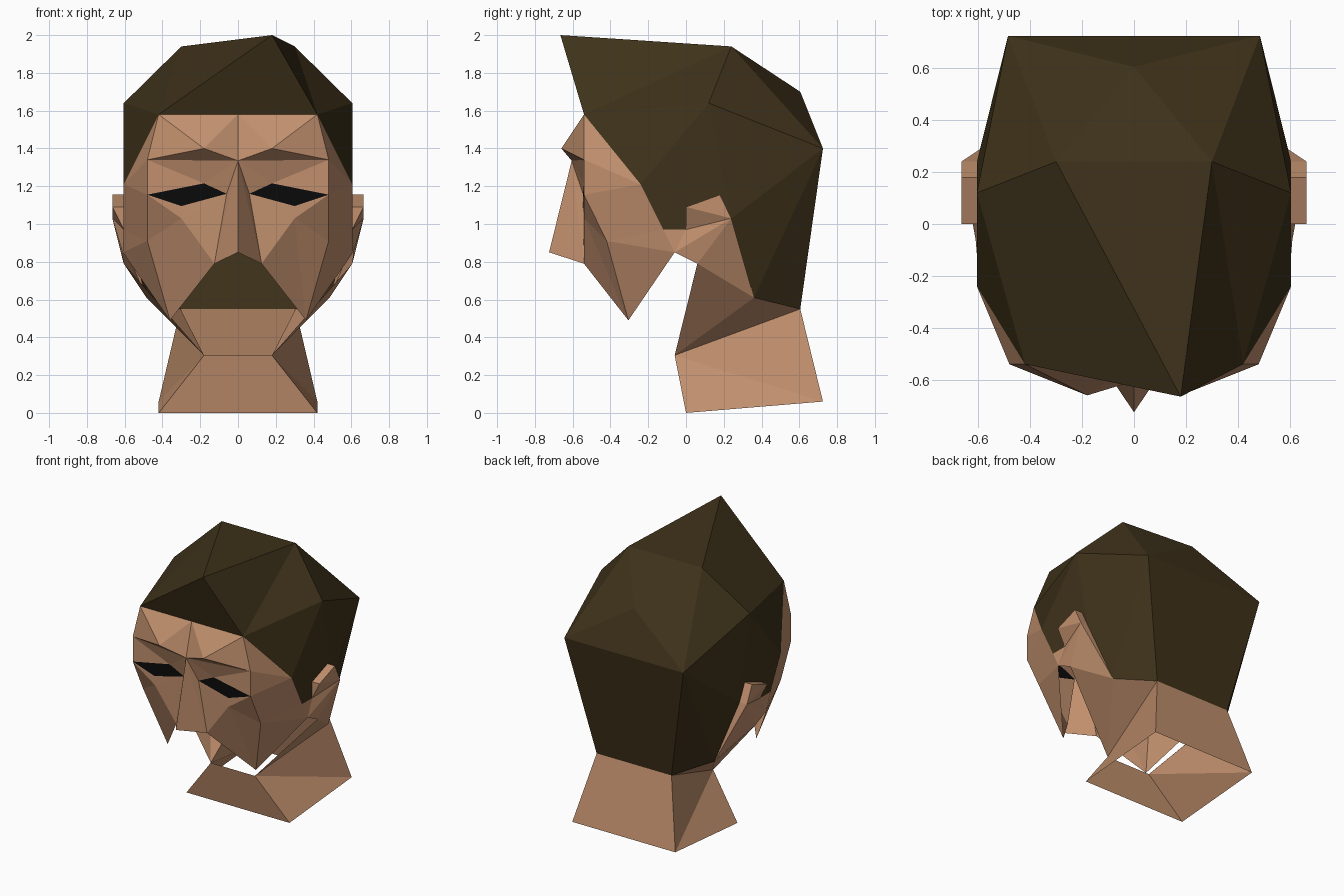
import bpy, bmesh
from mathutils import Vector as V

if "Cube" in bpy.data.objects:
    bpy.data.objects.remove(bpy.data.objects["Cube"])


def material(name, rgb):
    m = bpy.data.materials.new(name)
    m.diffuse_color = (*rgb, 1)
    m.use_nodes = True
    m.node_tree.nodes["Principled BSDF"].inputs["Base Color"].default_value = m.diffuse_color
    return m


SKIN = material("skin", (0.54, 0.28, 0.155))
HAIR = material("hair", (0.048, 0.031, 0.010))
DARK = material("eye", (0.003, 0.003, 0.003))
CENTRE = V((0, 0.05, 1.0))


def shell(name, mat, faces, mirror=True):
    """Flat-faced patch facing away from the head centre, mirrored in x."""
    bm = bmesh.new()
    for f in faces:
        face = bm.faces.new([bm.verts.new(p) for p in f])
        face.normal_update()
        if face.normal.dot(face.calc_center_median() - CENTRE) < 0:
            face.normal_flip()
    bmesh.ops.remove_doubles(bm, verts=bm.verts, dist=0.001)
    me = bpy.data.meshes.new(name)
    bm.to_mesh(me)
    bm.free()
    me.materials.append(mat)
    ob = bpy.data.objects.new(name, me)
    bpy.context.collection.objects.link(ob)
    if mirror:
        mod = ob.modifiers.new("mirror", 'MIRROR')
        mod.use_clip = True
    return ob


def flip(p):
    return (-p[0], p[1], p[2])


def mid(p):
    return (0, p[1], p[2])


# Landmarks on the right half
hairline = (.42, -.54, 1.58)
brow_out, brow_peak = (.48, -.54, 1.34), (.18, -.66, 1.40)
bridge, tip, nostril = (0, -.605, 1.335), (0, -.725, .85), (.125, -.54, .79)
eye_in, eye_top = (.06, -.545, 1.16), (.18, -.54, 1.215)
eye_out, eye_low = (.48, -.54, 1.155), (.30, -.54, 1.095)
cheek, cheek_side, jaw = (.30, -.54, 1.03), (.48, -.42, .91), (.36, -.305, .49)
temple, burn, hinge = (.605, -.24, 1.21), (.605, -.12, .97), (.61, -.06, .85)
lobe, behind, neck_side = (.605, 0, .97), (.605, .24, 1.03), (.605, .06, .79)
nape_side, nape = (.485, .36, .61), (.305, .605, .55)
back, top, side = (.485, .725, 1.40), (.30, .24, 1.94), (.605, .12, 1.64)
crown, quiff = (0, .605, 1.70), (.18, -.665, 2.0)
ear_front, ear_top, ear_back = (.665, 0, 1.09), (.665, .18, 1.155), (.665, .24, 1.03)
throat, base_front, base_back = (.18, -.06, .305), (.42, 0, 0), (.42, .725, .06)

# Forehead and brow ridge
shell("brow", SKIN, [
    (mid(hairline), hairline, brow_peak), (hairline, brow_out, brow_peak),
    (mid(hairline), brow_peak, bridge), (brow_out, brow_peak, bridge)])

# Nose
shell("nose", SKIN, [(bridge, tip, nostril), (bridge, nostril, eye_in)])

# Eyes and their surrounding skin
shell("eyes", DARK, [(eye_in, eye_low, eye_out, eye_top)])
shell("eyelids", SKIN, [
    (bridge, brow_out, eye_top), (brow_out, eye_out, eye_top),
    (bridge, eye_top, eye_in)])

# Cheeks and sides of the face
shell("cheeks", SKIN, [
    (eye_in, eye_low, cheek), (eye_in, cheek, nostril),
    (eye_low, eye_out, cheek), (cheek, eye_out, cheek_side),
    (cheek, cheek_side, jaw), (cheek, jaw, nostril)])
shell("face_sides", SKIN, [
    (hairline, temple, brow_out), (brow_out, temple, eye_out),
    (eye_out, temple, cheek_side), (temple, burn, cheek_side),
    (burn, hinge, cheek_side), (hinge, jaw, cheek_side)])

# Ears with the skin below them
in_front, in_top = (.605, 0, 1.09), (.605, .18, 1.155)
shell("ears", SKIN, [
    (ear_front, ear_top, ear_back), (ear_front, ear_back, lobe),
    (in_front, ear_front, ear_top, in_top),
    (in_top, ear_top, ear_back, behind), (in_front, ear_front, lobe)])
shell("below_ears", SKIN, [
    (burn, lobe, hinge), (hinge, lobe, ear_back), (hinge, ear_back, neck_side),
    (ear_back, neck_side, nape_side), (ear_back, behind, nape_side)])

# Neck, open at the bottom and under the jaw
shell("neck", SKIN, [
    (mid(throat), throat, base_front, mid(base_front)),
    (throat, base_front, base_back), (throat, base_back, nape),
    (nape, base_back, mid(base_back), mid(nape)),
    (throat, nape, nape_side), (throat, nape_side, neck_side)])

# Hair cap
shell("hair", HAIR, [
    (hairline, side, temple), (temple, side, burn), (side, lobe, burn),
    (side, behind, lobe), (side, back, behind), (back, nape_side, behind),
    (back, nape, nape_side), (back, nape, mid(nape), mid(back)),
    (crown, back, mid(back)), (top, back, crown), (top, side, back),
    (top, crown, mid(top)), (top, hairline, side)])

# Off-centre front peak of the hair
shell("hair_peak", HAIR, [
    (flip(hairline), hairline, quiff), (quiff, hairline, top),
    (quiff, flip(hairline), flip(top)), (quiff, top, flip(top))], mirror=False)
